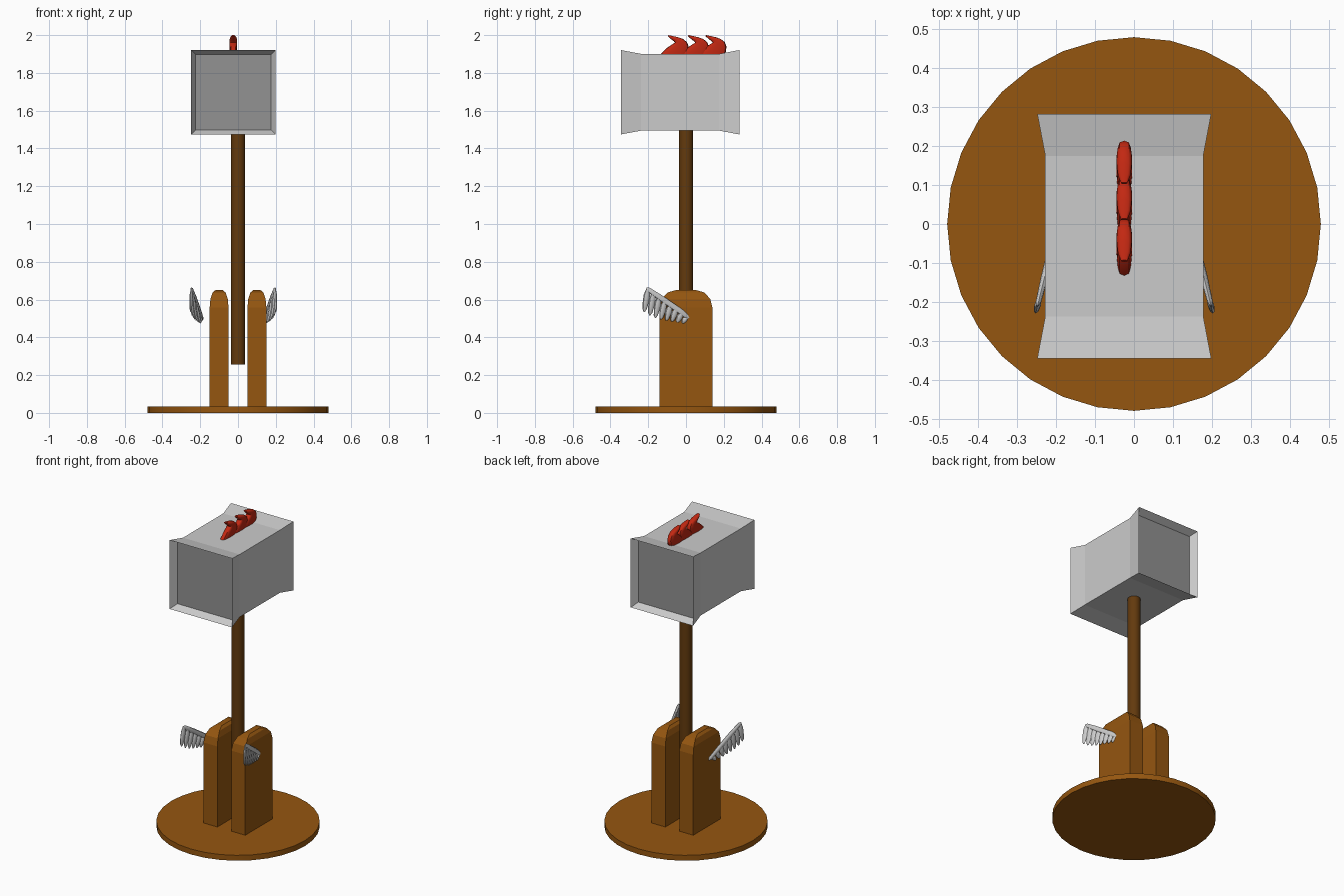
import bpy, bmesh, math

if "Cube" in bpy.data.objects:
    bpy.data.objects.remove(bpy.data.objects["Cube"])


def material(name, rgb):
    m = bpy.data.materials.new(name)
    m.diffuse_color = (*rgb, 1)
    m.use_nodes = True
    m.node_tree.nodes["Principled BSDF"].inputs["Base Color"].default_value = m.diffuse_color
    return m


WOOD = material("wood", (0.30, 0.093, 0.005))
DARK_WOOD = material("dark_wood", (0.125, 0.042, 0.004))
RED = material("red", (0.54, 0.021, 0.006))
GREY = material("grey", (0.8, 0.8, 0.8))
DARK_GREY = material("dark_grey", (0.288, 0.288, 0.288))
CX = -0.025  # centre line of head, crest and wings


def finish(bm, name, mats=(), smooth=False):
    bmesh.ops.recalc_face_normals(bm, faces=bm.faces)
    me = bpy.data.meshes.new(name)
    bm.to_mesh(me)
    bm.free()
    ob = bpy.data.objects.new(name, me)
    bpy.context.collection.objects.link(ob)
    for m in mats:
        me.materials.append(m)
    if smooth:
        bpy.ops.object.select_all(action='DESELECT')
        ob.select_set(True)
        bpy.context.view_layer.objects.active = ob
        bpy.ops.object.shade_smooth_by_angle(angle=math.radians(40))
    return ob


def skin(bm, rings):
    """Bridge equal rings of points and cap both ends."""
    vs = [[bm.verts.new(p) for p in r] for r in rings]
    n = len(vs[0])
    for a, b in zip(vs, vs[1:]):
        for i in range(n):
            j = (i + 1) % n
            bm.faces.new((a[i], a[j], b[j], b[i]))
    return bm.faces.new(vs[0]), bm.faces.new(vs[-1])


def horn(bm, sections, n=12, power=1.0):
    """Loft ovals; each section is (y1, z1, y2, z2, half width in x).
    A power below 1 makes the oval fuller."""
    rings = []
    for y1, z1, y2, z2, w in sections:
        ring = []
        for k in range(n):
            a = 2 * math.pi * k / n
            s, t = math.sin(a), 0.5 + 0.5 * math.cos(a)
            x = math.copysign(abs(s) ** power, s) * w
            ring.append((x, y1 + (y2 - y1) * t, z1 + (z2 - z1) * t))
        rings.append(ring)
    skin(bm, rings)


def cylinder(name, r, z0, z1, mat):
    bm = bmesh.new()
    skin(bm, [[(r * math.cos(math.tau * k / 32), r * math.sin(math.tau * k / 32), z)
               for k in range(32)] for z in (z0, z1)])
    finish(bm, name, [mat], True)


# Base and handle
cylinder("base_disc", 0.48, 0, 0.035, WOOD)
cylinder("handle", 0.038, 0.255, 1.52, DARK_WOOD)

# Two upright slabs with rounded tops, bevelled before scaling
for side, x in (("left", -0.1), ("right", 0.1)):
    bm = bmesh.new()
    bmesh.ops.create_cube(bm, size=2)
    top = 0.65 / 0.15
    for v in bm.verts:
        v.co.z = top if v.co.z > 0 else 0.03 / 0.15
    edges = [e for e in bm.edges if all(v.co.z > 1 for v in e.verts)]
    bmesh.ops.bevel(bm, geom=edges, offset=0.62, segments=3, profile=0.5, affect='EDGES')
    for v in bm.verts:
        v.co = (v.co.x * 0.05 + x, v.co.y * 0.14, v.co.z * 0.15)
    finish(bm, side + "_slab", [WOOD])

# Hammer head: flared square block with darker recessed ends
bm = bmesh.new()
profile = [(-0.30, 0.2), (-0.345, 0.2235), (-0.237, 0.203),
           (0.175, 0.203), (0.283, 0.2235), (0.238, 0.2)]
ends = skin(bm, [[(CX + sx * h, y, 1.6975 + sz * h)
                  for sx, sz in ((-1, -1), (1, -1), (1, 1), (-1, 1))] for y, h in profile])
for f in ends:
    f.material_index = 1
finish(bm, "hammer_head", [GREY, DARK_GREY])

# Red crest: three overlapping forward-curling horns
bm = bmesh.new()
curl = [(-0.045, 1.89, 0.095, 1.885, 0.019), (-0.033, 1.907, 0.107, 1.915, 0.02),
        (-0.008, 1.931, 0.109, 1.94, 0.02), (0.02, 1.95, 0.1, 1.963, 0.02),
        (0.037, 1.96, 0.078, 1.98, 0.02), (0.03, 1.968, 0.052, 1.989, 0.019),
        (0.014, 1.98, 0.025, 1.995, 0.016), (-0.002, 1.995, 0.002, 2.0, 0.008)]
for tip in (-0.095, 0.012, 0.105):
    horn(bm, [(y1 + tip, z1, y2 + tip, z2, w) for y1, z1, y2, z2, w in curl], 16, 0.55)
for v in bm.verts:
    v.co.x += CX
finish(bm, "crest", [RED], True)

# Wings: slanted spar with feathers that lengthen outwards
for side, s in (("left", -1), ("right", 1)):
    bm = bmesh.new()
    spar = []
    for t, h in ((0, 0.004), (0.04, 0.013), (0.3, 0.016), (0.7, 0.016), (0.96, 0.012), (1, 0.004)):
        y, z = 0.035 - 0.245 * t, 0.492 + 0.168 * t
        spar.append((y - 0.57 * h, z - 0.82 * h, y + 0.57 * h, z + 0.82 * h, h * 0.6))
    horn(bm, spar, 8)
    for i in range(8):
        t = i / 7
        y0, z0 = 0.005 - 0.207 * t, 0.51 + 0.148 * t
        y1, z1 = -0.015 - 0.206 * t, 0.474 + 0.03 * t + 0.03 * t ** 4
        secs = []
        for k, w in ((0, 0.008), (0.25, 0.017), (0.6, 0.016), (0.88, 0.011), (1, 0.003)):
            y, z = y0 + (y1 - y0) * k, z0 + (z1 - z0) * k
            secs.append((y - w, z, y + w, z, w * 0.5))
        horn(bm, secs, 8)
    for v in bm.verts:
        v.co.x = CX + s * (0.164 + 0.245 * (0.03 - v.co.y)) + v.co.x
    finish(bm, side + "_wing", [], True)
